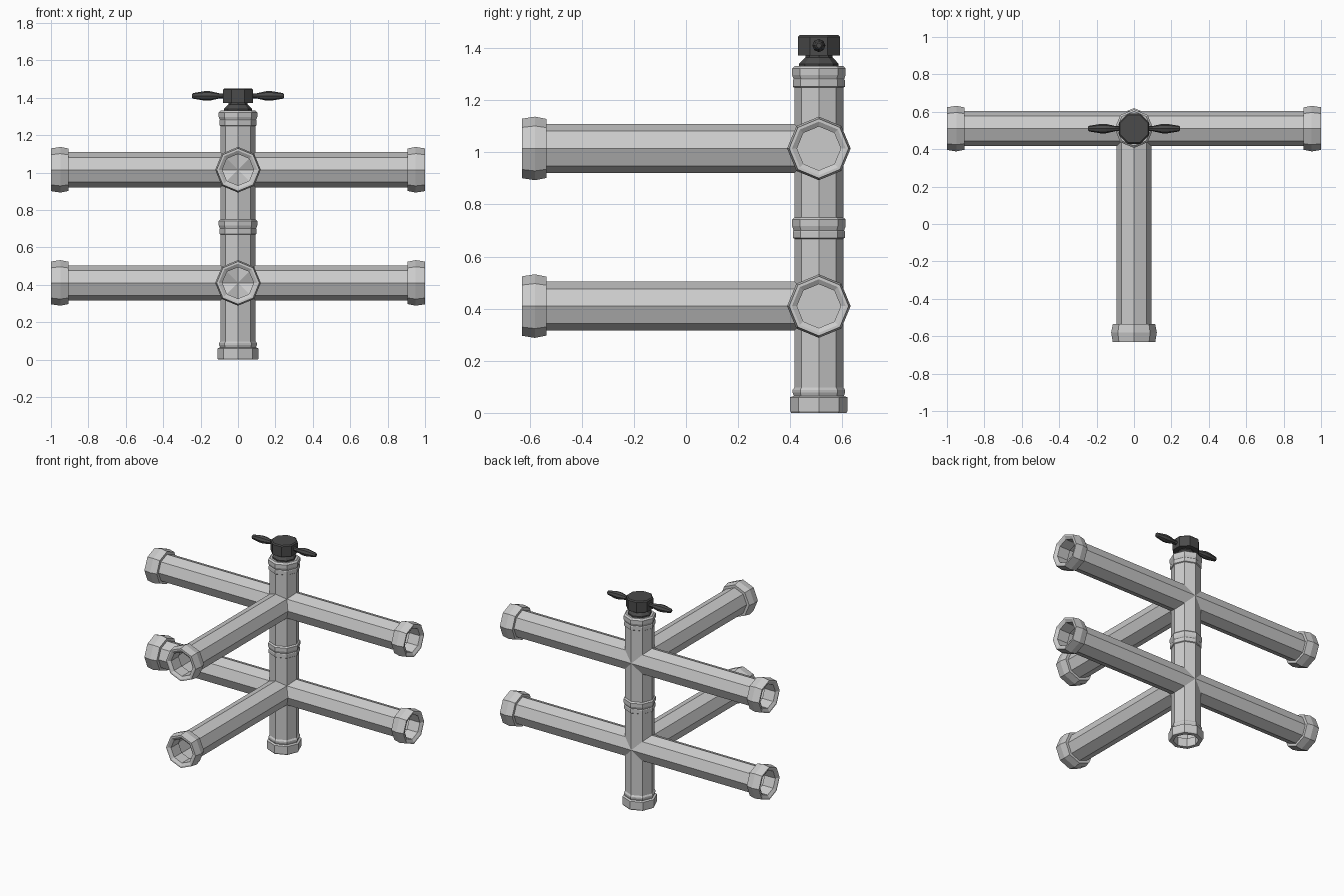
import bpy, bmesh, math
from mathutils import Vector

if "Cube" in bpy.data.objects:
    bpy.data.objects.remove(bpy.data.objects["Cube"])

R = 0.094                  # pipe radius
YC = 0.51                  # y of the upright
LOW, HIGH, MID, TOP = 0.41, 1.015, 0.71, 1.33
X, Y, Z = Vector((1, 0, 0)), Vector((0, 1, 0)), Vector((0, 0, 1))

dark = bpy.data.materials.new("dark_metal")
dark.diffuse_color = (0.07, 0.07, 0.07, 1)
dark.use_nodes = True
dark.node_tree.nodes["Principled BSDF"].inputs["Base Color"].default_value = dark.diffuse_color


def lathe(bm, d, profile, turn=0.0, sides=8):
    """Revolve (distance, radius) points around direction d."""
    d = Vector(d)
    u = Z if abs(d.z) < 0.5 else X
    v = d.cross(u)
    rings = []
    for t, r in profile:
        if r == 0:
            rings.append([bm.verts.new(d * t)] * sides)
            continue
        ring = []
        for i in range(sides):
            a = 2 * math.pi * i / sides + turn
            ring.append(bm.verts.new(d * t + (u * math.cos(a) + v * math.sin(a)) * r))
        rings.append(ring)
    for p, q in zip(rings, rings[1:]):
        for i in range(sides):
            j = (i + 1) % sides
            face = []
            for w in (p[i], p[j], q[j], q[i]):
                if w not in face:
                    face.append(w)
            bm.faces.new(face)


def finish(bm, name, loc, mat=None):
    me = bpy.data.meshes.new(name)
    bm.to_mesh(me)
    bm.free()
    ob = bpy.data.objects.new(name, me)
    ob.location = loc
    bpy.context.collection.objects.link(ob)
    if mat:
        me.materials.append(mat)
    return ob


def turned(name, loc, d, profile, turn=0.0, mat=None):
    bm = bmesh.new()
    lathe(bm, d, profile, turn)
    return finish(bm, name, loc, mat)


def flange(name, loc, d, length):
    # bulged collar with a bevelled open mouth
    L = length
    turned(name, loc, d, [(L - .095, R - .004), (L - .095, .113), (L - .05, .122),
                          (L, .114), (L, .103), (L - .012, .084), (L - .095, .084)])


# Mitred junctions: each arm is trimmed against its neighbours
for level, zc, up, down in (("lower", LOW, MID - LOW, LOW), ("upper", HIGH, TOP - HIGH, HIGH - MID)):
    arms = [(X, 0.97), (-X, 0.97), (-Y, 1.11), (Z, up), (-Z, down)]
    junction = bmesh.new()
    for d, length in arms:
        part = bmesh.new()
        lathe(part, d, [(-0.2, R), (length, R)])
        for e, _ in arms:
            if e == d:
                continue
            bmesh.ops.bisect_plane(part, geom=part.verts[:] + part.edges[:] + part.faces[:],
                                   plane_co=(0, 0, 0), plane_no=(d - e).normalized(),
                                   clear_inner=True, dist=1e-6)
        tmp = bpy.data.meshes.new("arm")
        part.to_mesh(tmp)
        part.free()
        junction.from_mesh(tmp)
        bpy.data.meshes.remove(tmp)
    # partition blocking the cross pipe
    lathe(junction, X, [(0, R), (0, 0)])
    bmesh.ops.remove_doubles(junction, verts=junction.verts[:], dist=1e-4)
    centre = (0, YC, zc)
    finish(junction, level + "_pipes", centre)
    flange(level + "_right_flange", centre, X, 1.0)
    flange(level + "_left_flange", centre, -X, 1.0)
    flange(level + "_front_flange", centre, -Y, YC + 0.63)

# Upright collars
turned("base_collar", (0, YC, 0), Z,
       [(.06, .08), (0, .08), (0, .106), (.008, .110), (.06, .110), (.065, .096),
        (.078, .101), (.088, .101), (.102, R - .003)])
for name, z in (("middle_collar", 0.667), ("top_collar", 1.247)):
    turned(name, (0, YC, z), Z,
           [(0, R - .002), (.005, .1), (.03, .1), (.034, .097), (.05, .103),
            (.075, .103), (.085, R - .002)])
turned("top_cap", (0, YC, TOP), Z, [(0, R), (0, 0)])

# Valve handle
turned("valve_stem", (0, YC, 0), Z,
       [(1.32, .076), (1.34, .076), (1.365, .052), (1.38, .052)], 0, dark)
ap = math.cos(math.pi / 8)
turned("valve_head", (0, YC, 0), Z,
       [(1.372, 0), (1.372, .081 / ap), (1.443, .081 / ap), (1.45, .074 / ap), (1.45, 0)],
       math.pi / 8, dark)
for name, d in (("right_handle", X), ("left_handle", -X)):
    turned(name, (0, YC, 1.41), d,
           [(.07, .014), (.10, .014), (.15, .025), (.18, .025), (.24, .015), (.245, .01), (.245, 0)],
           0, dark)

# Consistent outward normals on closed and collar parts
for ob in bpy.context.collection.objects:
    bm = bmesh.new()
    bm.from_mesh(ob.data)
    bmesh.ops.remove_doubles(bm, verts=bm.verts[:], dist=1e-5)
    bmesh.ops.recalc_face_normals(bm, faces=bm.faces[:])
    bm.to_mesh(ob.data)
    bm.free()
